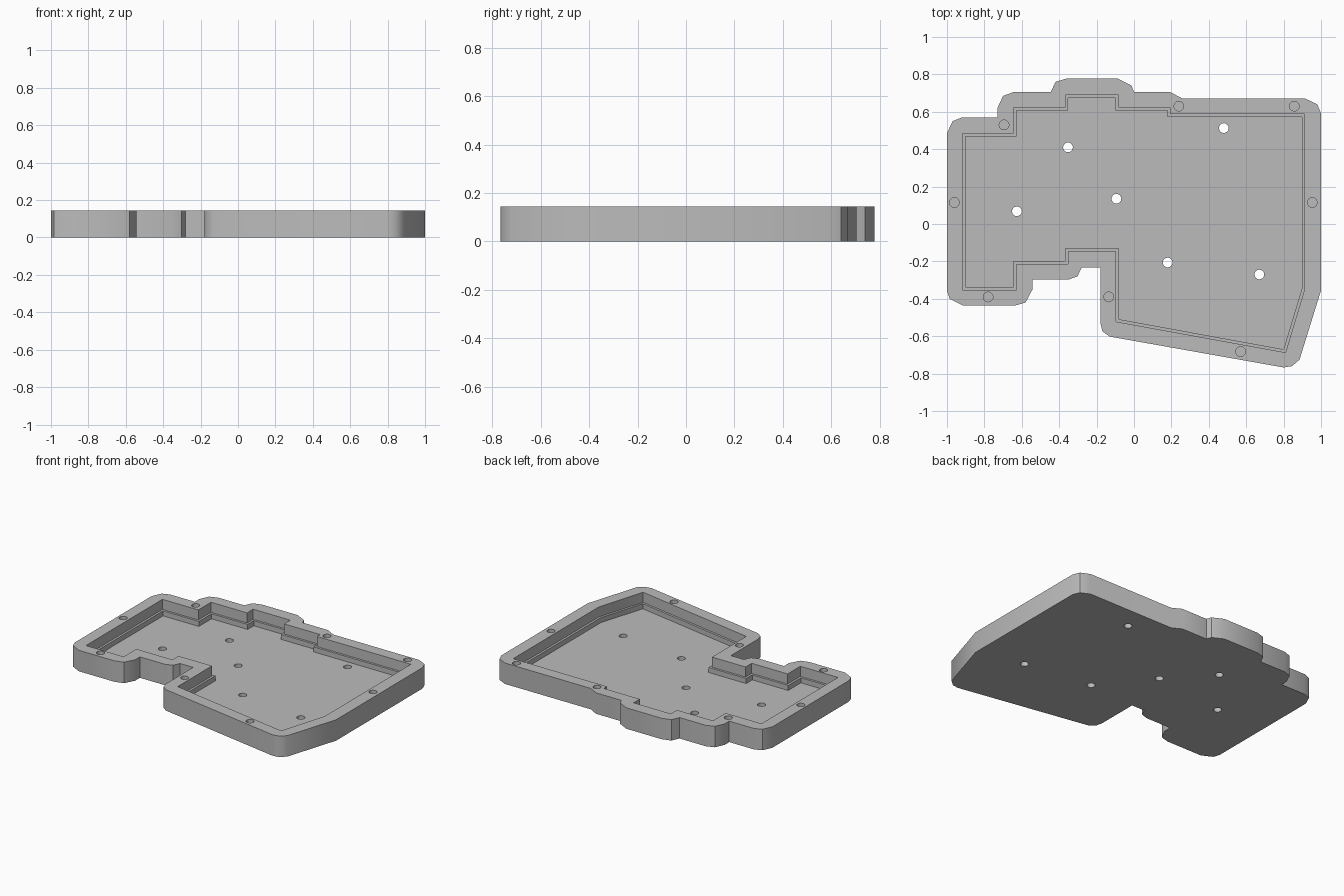
import bpy
import bmesh
import math
from mathutils import Vector

HEIGHT = 0.145      # full case height
LEDGE = 0.075       # top of the support ledge
FLOOR = 0.04        # top of the base plate
LEDGE_WIDTH = 0.015
HOLE_RADIUS = 0.026

if "Cube" in bpy.data.objects:
    bpy.data.objects.remove(bpy.data.objects["Cube"], do_unlink=True)

# Material
grey = bpy.data.materials.new("plain grey")
grey.use_nodes = True
colour = (0.5, 0.5, 0.5, 1)
grey.diffuse_color = colour
grey.node_tree.nodes["Principled BSDF"].inputs["Base Color"].default_value = colour


def prism(name, points, bottom, top):
    """Extrude a closed outline between two heights."""
    bm = bmesh.new()
    face = bm.faces.new([bm.verts.new((x, y, bottom)) for x, y in points])
    result = bmesh.ops.extrude_face_region(bm, geom=[face])
    raised = [v for v in result["geom"] if isinstance(v, bmesh.types.BMVert)]
    bmesh.ops.translate(bm, verts=raised, vec=(0, 0, top - bottom))
    bmesh.ops.recalc_face_normals(bm, faces=bm.faces)
    mesh = bpy.data.meshes.new(name)
    bm.to_mesh(mesh)
    bm.free()
    mesh.materials.append(grey)
    obj = bpy.data.objects.new(name, mesh)
    bpy.context.collection.objects.link(obj)
    return obj


def inset(points, distance):
    """Move every edge of a clockwise outline inwards with mitred corners."""
    moved = []
    for i, point in enumerate(points):
        here = Vector(point)
        before = (here - Vector(points[i - 1])).normalized()
        after = (Vector(points[(i + 1) % len(points)]) - here).normalized()
        n1 = Vector((before.y, -before.x))
        n2 = Vector((after.y, -after.x))
        moved.append(here + (n1 + n2) * distance / (1 + n1.dot(n2)))
    return moved


def circle(centre, radius, sides=24):
    return [(centre[0] + radius * math.cos(math.tau * i / sides),
             centre[1] + radius * math.sin(math.tau * i / sides))
            for i in range(sides)]


def cut(target, cutter):
    """Subtract the cutter from the target and discard it."""
    cutter.hide_render = True
    modifier = target.modifiers.new("cut", "BOOLEAN")
    modifier.operation = "DIFFERENCE"
    modifier.solver = "EXACT"
    modifier.object = cutter
    bpy.context.view_layer.objects.active = target
    bpy.ops.object.modifier_apply(modifier=modifier.name)
    bpy.data.objects.remove(cutter, do_unlink=True)


# Outer wall outline, clockwise from the back right corner
outer = [
    (-1, .485), (-.97, .55), (-.92, .57), (-.73, .57), (-.73, .62),
    (-.7, .685), (-.645, .705), (-.445, .705), (-.42, .76), (-.36, .778),
    (-.088, .778), (-.013, .74), (0, .705), (.195, .705), (.26, .67),
    (.917, .67), (.98, .64), (1, .59), (1, -.355), (.885, -.725),
    (.845, -.76), (.8, -.767), (-.13, -.602), (-.168, -.575), (-.18, -.53),
    (-.18, -.233), (-.28, -.233), (-.302, -.28), (-.35, -.297),
    (-.543, -.297), (-.543, -.35), (-.58, -.42), (-.64, -.437),
    (-.912, -.437), (-.985, -.4), (-1, -.355),
]

# Stepped pocket outline, clockwise
pocket = [
    (-.917, .484), (-.643, .484), (-.643, .623), (-.367, .623),
    (-.367, .69), (-.083, .69), (-.083, .623), (.193, .623), (.193, .588),
    (.912, .588), (.912, -.35), (.81, -.687), (-.096, -.522),
    (-.096, -.147), (-.353, -.147), (-.353, -.214), (-.628, -.214),
    (-.628, -.353), (-.917, -.353),
]

# Blind screw holes in the rim and through holes in the base
rim_holes = [(-.96, .115), (-.695, .53), (.24, .63), (.857, .63), (.953, .115),
             (.57, -.682), (-.135, -.39), (-.78, -.39)]
base_holes = [(-.353, .41), (.48, .513), (-.626, .068), (-.094, .135),
              (.18, -.206), (.67, -.27)]

case = prism("keyboard_case", outer, 0, HEIGHT)
above = HEIGHT + 0.1
cut(case, prism("pocket_cutter", pocket, LEDGE, above))
cut(case, prism("well_cutter", inset(pocket, LEDGE_WIDTH), FLOOR, above))
for spot in rim_holes:
    cut(case, prism("rim_hole_cutter", circle(spot, HOLE_RADIUS), HEIGHT - 0.06, above))
for spot in base_holes:
    cut(case, prism("base_hole_cutter", circle(spot, HOLE_RADIUS), -0.1, above))

# Smooth rounded corners, sharp rims
bpy.ops.object.select_all(action="DESELECT")
case.select_set(True)
bpy.context.view_layer.objects.active = case
bpy.ops.object.shade_smooth_by_angle(angle=math.radians(42))
